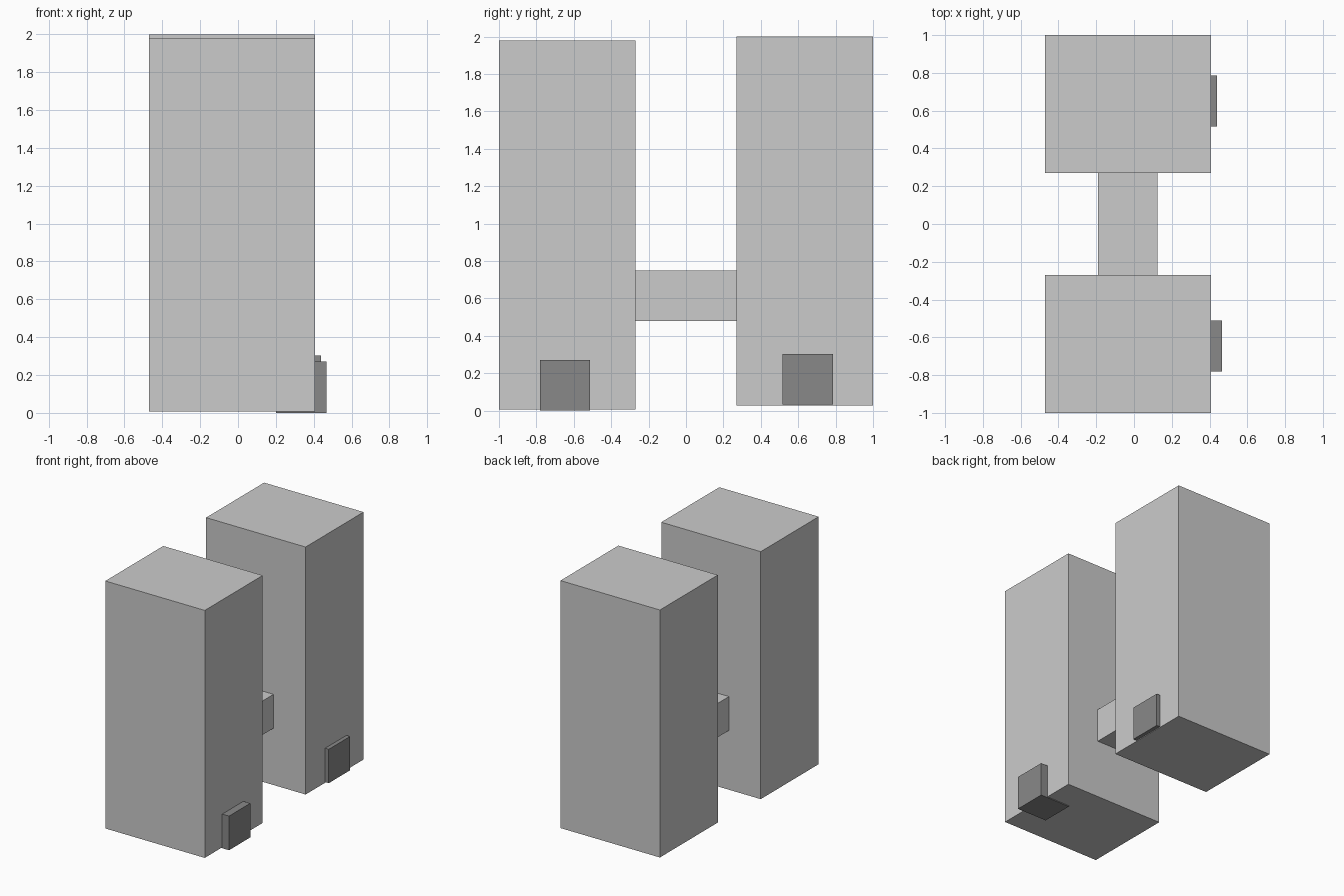
import bpy

if "Cube" in bpy.data.objects:
    bpy.data.objects.remove(bpy.data.objects["Cube"])

dark = bpy.data.materials.new("dark_grey")
dark.diffuse_color = (0.25, 0.25, 0.25, 1)
dark.use_nodes = True
dark.node_tree.nodes["Principled BSDF"].inputs["Base Color"].default_value = dark.diffuse_color


def box(name, x, y, z, mat=None):
    """Box from (min, max) ranges along each axis."""
    bpy.ops.mesh.primitive_cube_add(size=1, location=[(a + b) / 2 for a, b in (x, y, z)])
    ob = bpy.context.object
    ob.name = name
    for v in ob.data.vertices:
        v.co = [c * (b - a) for c, (a, b) in zip(v.co, (x, y, z))]
    if mat:
        ob.data.materials.append(mat)
    return ob


# Two towers, the rear one slightly higher
box("front_tower", (-0.47, 0.407), (-1.0, -0.27), (0.007, 1.98))
box("rear_tower", (-0.47, 0.407), (0.27, 1.0), (0.027, 2.0))

# Bridge joining the towers
box("bridge", (-0.19, 0.124), (-0.27, 0.27), (0.48, 0.75))

# Dark entrance blocks, partly sunk into the towers
box("front_entrance", (0.20, 0.467), (-0.78, -0.512), (0.0, 0.272), dark)
box("rear_entrance", (0.17, 0.439), (0.516, 0.785), (0.032, 0.302), dark)
